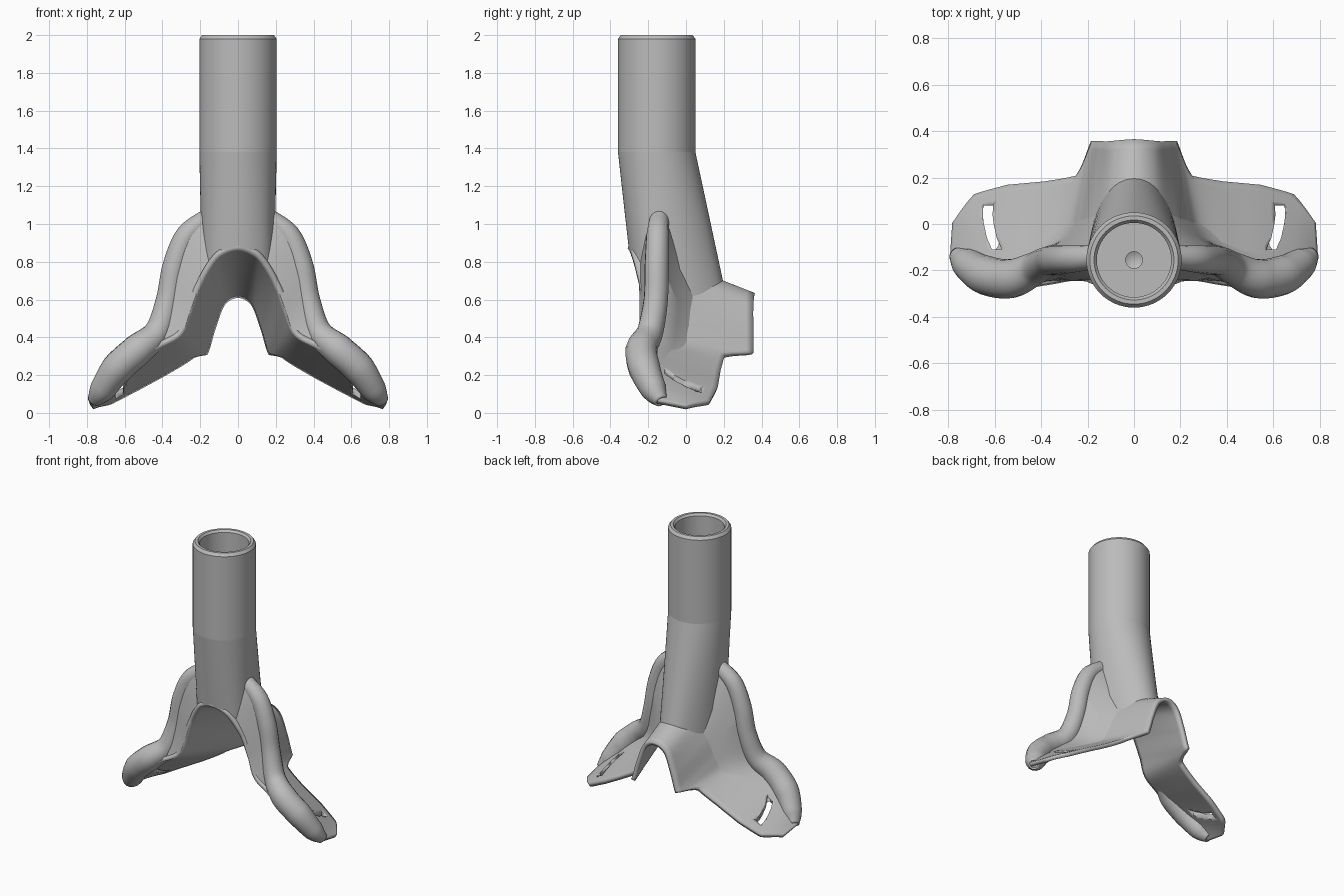
import bpy, bmesh, math
from mathutils import Vector

if "Cube" in bpy.data.objects:
    bpy.data.objects.remove(bpy.data.objects["Cube"])

grey = bpy.data.materials.new("plain grey")
grey.use_nodes = True
grey.diffuse_color = (0.5, 0.5, 0.5, 1)
grey.node_tree.nodes["Principled BSDF"].inputs["Base Color"].default_value = (0.5, 0.5, 0.5, 1)


def finish(name, bm, angle=40):
    mesh = bpy.data.meshes.new(name)
    bm.to_mesh(mesh)
    bm.free()
    ob = bpy.data.objects.new(name, mesh)
    bpy.context.collection.objects.link(ob)
    mesh.materials.append(grey)
    bpy.ops.object.select_all(action='DESELECT')
    ob.select_set(True)
    bpy.context.view_layer.objects.active = ob
    bpy.ops.object.shade_smooth_by_angle(angle=math.radians(angle))
    return ob


def grid(name, rows, closed=False, angle=40):
    """Skin a list of equally long rows of points."""
    bm = bmesh.new()
    vs = [[bm.verts.new(p) for p in row] for row in rows]
    n = len(rows[0])
    for a, b in zip(vs, vs[1:]):
        for j in range(n if closed else n - 1):
            k = (j + 1) % n
            bm.faces.new((a[j], a[k], b[k], b[j]))
    bmesh.ops.remove_doubles(bm, verts=bm.verts, dist=1e-5)
    bmesh.ops.recalc_face_normals(bm, faces=bm.faces)
    return finish(name, bm, angle)


def spline(pts, u):
    """Catmull-Rom value at parameter u."""
    i = max(0, min(int(u), len(pts) - 2))
    t = u - i
    b, c = Vector(pts[i]), Vector(pts[i + 1])
    a = Vector(pts[i - 1]) if i else 2 * b - c
    d = Vector(pts[i + 2]) if i + 2 < len(pts) else 2 * c - b
    return 0.5 * (2 * b + (c - a) * t + (2 * a - 5 * b + 4 * c - d) * t * t
                  + (3 * b - a - 3 * c + d) * t ** 3)


# Saddle sections (x, z), front and back, from arch crown to wing tip
FRONT = [(0, .87), (.1, .84), (.2, .71), (.26, .56), (.31, .43),
         (.42, .36), (.56, .28), (.70, .18), (.78, .08)]
BACK = [(0, .61), (.07, .57), (.12, .44), (.16, .31), (.21, .25),
        (.35, .15), (.52, .05), (.66, -.03), (.75, -.05)]
# Front and back edge of the sheet along the same sections
EDGE = [(-.31, .355), (-.29, .35), (-.25, .35), (-.24, .35), (-.25, .2),
        (-.27, .175), (-.3, .16), (-.27, .12), (-.15, 0)]


def saddle(u, y):
    s = -1 if u < 0 else 1
    u = abs(u)
    t = (y + .31) / .66
    p = spline(FRONT, u).lerp(spline(BACK, u), t)
    if u < 1:  # keep the crown round
        p.y = (1 - t) * (.87 - .03 * u * u) + t * (.61 - .04 * u * u)
    return Vector((s * p.x, y, p.y))


rows = []
for i in range(-64, 65):
    u = i / 8
    k = min(int(abs(u)), 7)
    e = Vector(EDGE[k]).lerp(Vector(EDGE[k + 1]), abs(u) - k)
    rows.append([saddle(u, e.x + (e.y - e.x) * j / 16) for j in range(17)])
sheet = grid("saddle_sheet", rows)
if sum(f.normal.z for f in sheet.data.polygons) < 0:
    sheet.data.flip_normals()
solid = sheet.modifiers.new("thickness", 'SOLIDIFY')
solid.thickness, solid.offset = .028, 1

# Curved slots through both wings
bm = bmesh.new()
path = [(.59, -.11), (.612, -.06), (.625, 0), (.63, .04), (.627, .08)]
for s in (-1, 1):
    outline = [(s * (x - .021), y) for x, y in path] + [(s * (x + .021), y) for x, y in reversed(path)]
    f = bm.faces.new([bm.verts.new((x, y, -.2)) for x, y in outline])
    ext = bmesh.ops.extrude_face_region(bm, geom=[f])
    bmesh.ops.translate(bm, vec=(0, 0, .8),
                        verts=[v for v in ext["geom"] if isinstance(v, bmesh.types.BMVert)])
bmesh.ops.recalc_face_normals(bm, faces=bm.faces)
cutter = finish("slot_cutter", bm)
cutter.hide_render = True
cutter.hide_set(True)
cutter.display_type = 'WIRE'
cut = sheet.modifiers.new("slots", 'BOOLEAN')
cut.operation, cut.solver, cut.object = 'DIFFERENCE', 'EXACT', cutter

# Hollow socket tube with chamfered rim and a pilot hole in its floor
N = 64
CY = -.155


def ring(r, z):
    return [Vector((r * math.cos(a), CY + r * math.sin(a), z))
            for a in (2 * math.pi * j / N for j in range(N))]


profile = [(.205, 1.38), (.205, 1.98), (.19, 2), (.172, 2), (.16, 1.985),
           (.16, 1.42), (.036, 1.42), (.036, 1.2), (0, 1.18)]
grid("socket_tube", [ring(r, z) for r, z in profile], True, 30)

# Neck lofted from the tube down onto the saddle
top = ring(.205, 1.38)
foot = []
for j in range(N):
    a = 2 * math.pi * j / N
    foot.append(saddle(2.3 * math.cos(a), -.052 + .252 * math.sin(a)) + Vector((0, 0, .01)))
grid("neck", [[p.lerp(q, k / 10) for p, q in zip(top, foot)] for k in range(11)], True)

# Rounded ribs and the webs behind them, one per side
RIB = [(.15, -.14, 1.04), (.27, -.15, .94), (.335, -.155, .78), (.37, -.16, .6),
       (.425, -.19, .43), (.53, -.235, .335), (.64, -.22, .235), (.72, -.17, .12), (.765, -.13, .06)]
RADII = [.05, .06, .064, .064, .07, .085, .085, .068, .035]
for s, side in ((1, "left"), (-1, "right")):
    cu = bpy.data.curves.new(side + "_rib", 'CURVE')
    cu.dimensions = '3D'
    cu.bevel_depth, cu.bevel_resolution = 1, 6
    sp = cu.splines.new('POLY')
    steps = 48
    sp.points.add(steps)
    for i, pt in enumerate(sp.points):
        u = 8 * i / steps
        p = spline(RIB, u)
        k = min(int(u), 7)
        pt.co = (s * p.x, p.y, p.z, 1)
        pt.radius = RADII[k] + (RADII[k + 1] - RADII[k]) * (u - k)
    sp.use_smooth = True
    cu.materials.append(grey)
    rib = bpy.data.objects.new(side + "_rib", cu)
    bpy.context.collection.objects.link(rib)
    wall = rib.modifiers.new("wall", 'SOLIDIFY')
    wall.thickness, wall.offset = .012, -1

    web = []
    for i in range(37):
        u = i / 6
        p = spline(RIB, u)
        v = .6 + u * .93
        up = Vector((0, 0, .012))
        a = saddle(s * v, -.245) + up
        d = saddle(s * v, .08 - .01 * u) + up
        b = Vector((s * p.x, p.y - .05, p.z))
        c = Vector((s * p.x, p.y + .045, p.z))
        mid = c.lerp(d, .5) + Vector((-s * .02, -.015, -.01))
        web.append([a, b, c, mid, d])
    grid(side + "_web", web, angle=60)
